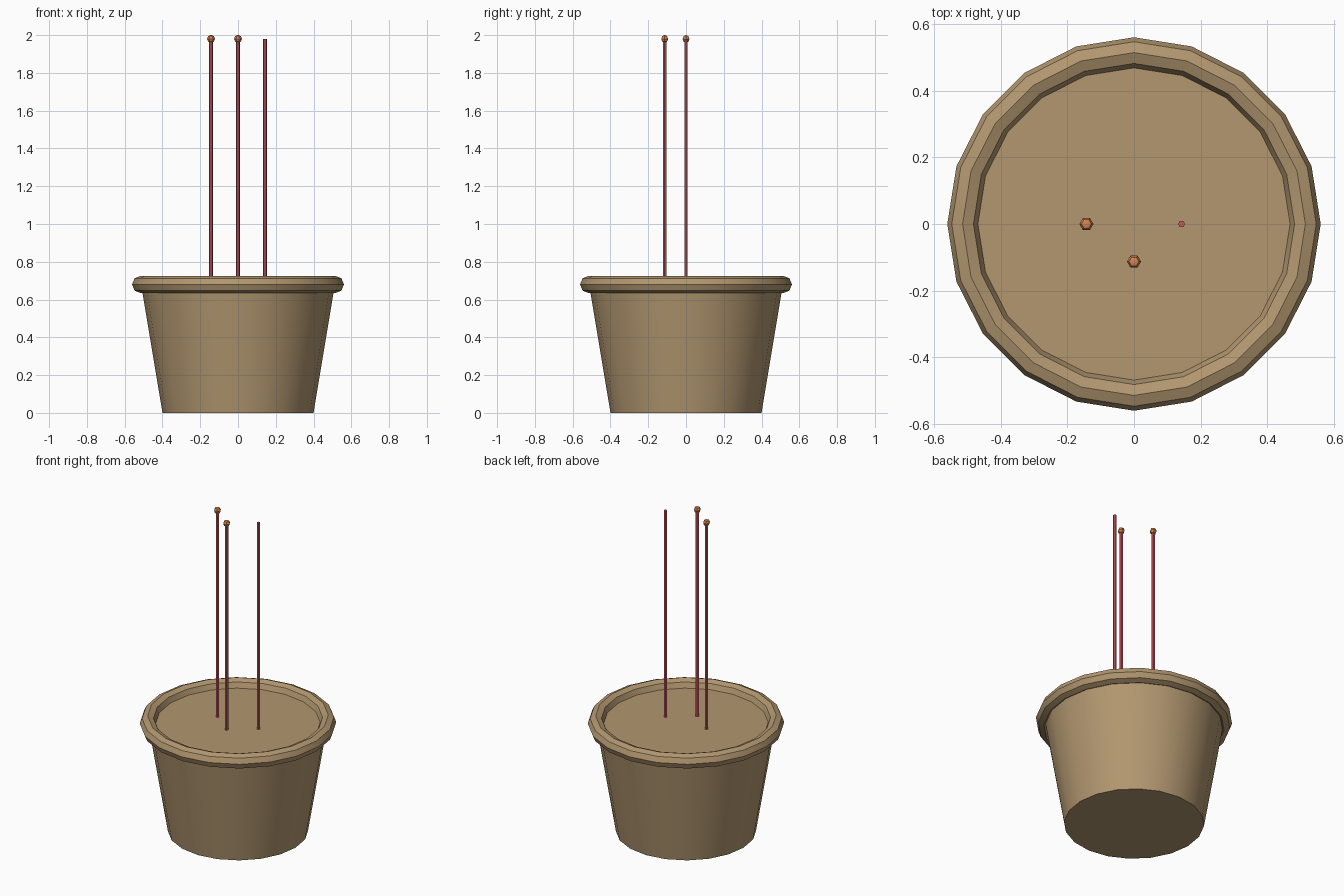
import bpy, math

cube = bpy.data.objects.get("Cube")
if cube:
    bpy.data.objects.remove(cube, do_unlink=True)


def material(name, rgb):
    # rgb is sRGB 0-255, stored as linear
    colour = [(c / 255 / 12.92) if c < 11 else ((c / 255 + 0.055) / 1.055) ** 2.4 for c in rgb] + [1]
    mat = bpy.data.materials.new(name)
    mat.use_nodes = True
    mat.diffuse_color = colour
    bsdf = mat.node_tree.nodes["Principled BSDF"]
    bsdf.inputs["Base Color"].default_value = colour
    bsdf.inputs["Roughness"].default_value = 0.8
    return mat


tan = material("tan clay", (178, 151, 112))
red = material("dusty red", (200, 90, 96))
orange = material("copper orange", (214, 132, 80))


def add_mesh(name, mat, verts, faces):
    mesh = bpy.data.meshes.new(name)
    mesh.from_pydata(verts, [], faces)
    mesh.materials.append(mat)
    obj = bpy.data.objects.new(name, mesh)
    bpy.context.collection.objects.link(obj)
    bpy.ops.object.select_all(action='DESELECT')
    obj.select_set(True)
    bpy.context.view_layer.objects.active = obj
    bpy.ops.object.shade_smooth_by_angle(angle=math.radians(30))
    return obj


def lathe(name, mat, profile, sides, closed=False, location=(0, 0, 0)):
    """Spin a (radius, z) profile, listed from bottom to top on the outside."""
    verts, n = [], len(profile)
    for r, z in profile:
        for i in range(sides):
            a = math.tau * i / sides
            verts.append((r * math.cos(a), r * math.sin(a), z))
    faces = []
    for k in range(n if closed else n - 1):
        a, b = k * sides, (k + 1) % n * sides
        for i in range(sides):
            j = (i + 1) % sides
            faces.append((a + i, a + j, b + j, b + i))
    if not closed:
        faces.append(tuple(reversed(range(sides))))
        faces.append(tuple(range((n - 1) * sides, n * sides)))
    obj = add_mesh(name, mat, verts, faces)
    obj.location = location
    return obj


SOIL_Z, RIM_R, TUBE_R, TOP_Z, BEAD_R = 0.68, 0.515, 0.046, 1.98, 0.021

# Tapered pot, whose flat top is the filling
lathe("pot", tan, [(0.4, 0), (0.513, SOIL_Z)], 20)

# Rounded octagonal rim
ring = [math.tau * k / 8 for k in range(8)]
lathe("pot_rim", tan, [(RIM_R + TUBE_R * math.cos(a), SOIL_Z + TUBE_R * math.sin(a)) for a in ring],
      20, closed=True)

# Three upright rods, two of them tipped with a bead
rods = [("left", 0.143, 0, False), ("right", -0.143, 0, True), ("front", 0, -0.113, True)]
for side, x, y, has_bead in rods:
    lathe(side + "_rod", red, [(0.0105, SOIL_Z - 0.02), (0.0105, TOP_Z)], 6, location=(x, y, 0))
    if has_bead:
        bpy.ops.mesh.primitive_uv_sphere_add(segments=6, ring_count=4, radius=BEAD_R,
                                             location=(x, y, TOP_Z),
                                             rotation=(0, 0, math.pi / 2))
        bead = bpy.context.object
        bead.name = side + "_bead"
        bead.rotation_euler = (0, 0, math.pi / 2)
        bead.data.materials.append(orange)
        # Turn the hexagon so that a corner points sideways
        if max(v.co.x for v in bead.data.vertices) > BEAD_R * 0.95:
            bead.rotation_euler = (0, 0, 0)
        bpy.ops.object.shade_smooth_by_angle(angle=math.radians(30))
